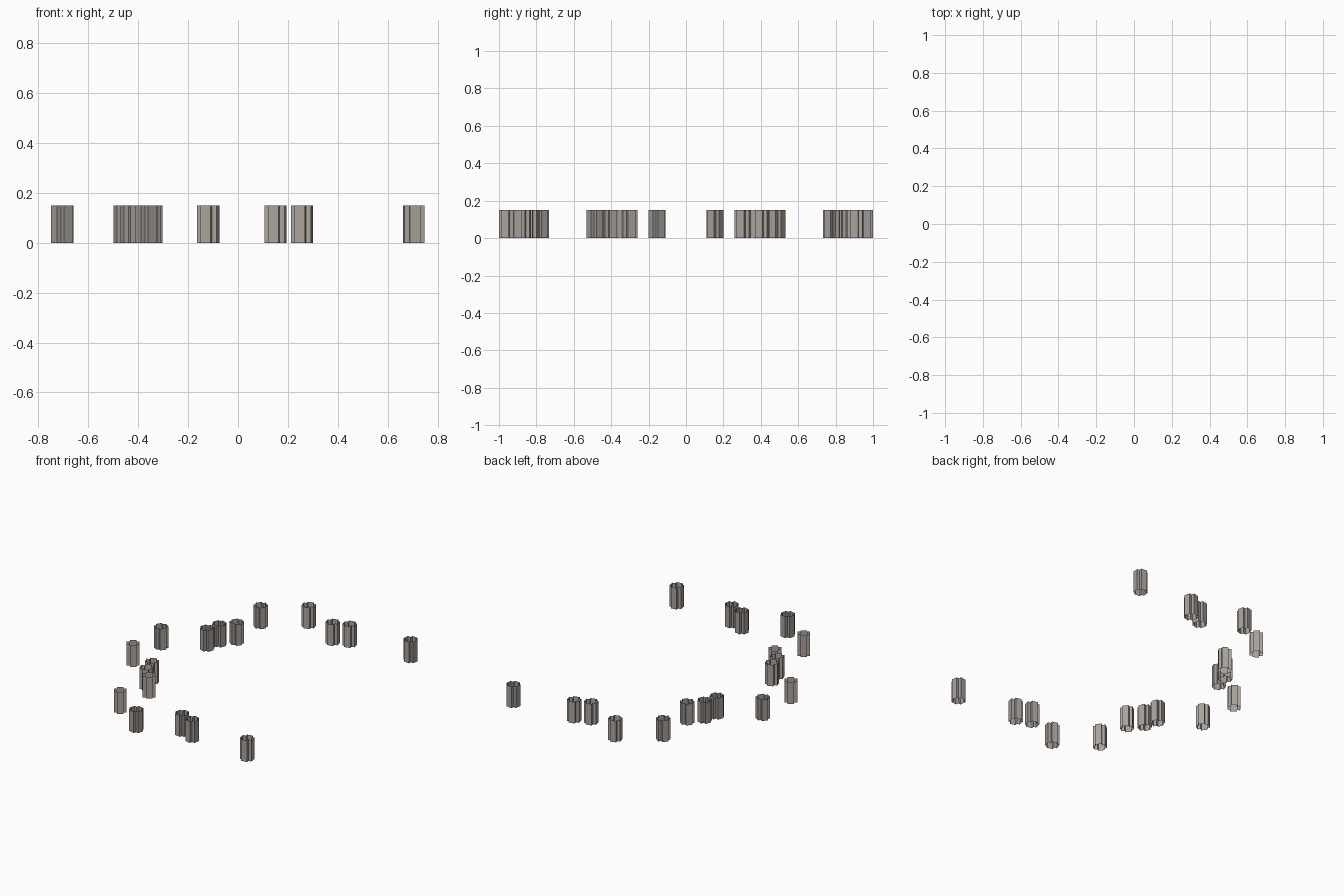
import bpy
import math

if "Cube" in bpy.data.objects:
    bpy.data.objects.remove(bpy.data.objects["Cube"])

# one warm grey for everything
grey = bpy.data.materials.new("warm grey")
grey.diffuse_color = (0.40, 0.365, 0.335, 1)
grey.use_nodes = True
grey.node_tree.nodes["Principled BSDF"].inputs["Base Color"].default_value = grey.diffuse_color

H = 0.15           # post height
L, W = 0.041, 0.021  # arm reach and half width of the cross-shaped section


def cross_post(name, x, y, turn, flip):
    """Open-ended tube with a plus-shaped cross-section."""
    arm = [(L, -W), (L, W), (W, W)]
    ring = []
    for k in range(4):
        a = math.radians(90 * k + turn * flip)
        c, s = math.cos(a), math.sin(a)
        ring += [(x + px * c - py * s, y + px * s + py * c) for px, py in arm]
    n = len(ring)
    verts = [(px, py, z) for z in (0, H) for px, py in ring]
    faces = [(i, (i + 1) % n, n + (i + 1) % n, n + i) for i in range(n)]
    mesh = bpy.data.meshes.new(name)
    mesh.from_pydata(verts, [], faces)
    mesh.materials.append(grey)
    obj = bpy.data.objects.new(name, mesh)
    bpy.context.collection.objects.link(obj)


# x, y and turn of the posts on one side; the other side is mirrored
posts = [
    (0.705, 0.905, 7),
    (0.256, 0.872, -12),
    (0.151, 0.834, -12),
    (-0.12, 0.955, -15),
    (-0.368, 0.778, 35),
    (-0.349, 0.486, 35),
    (-0.426, 0.402, 20),
    (-0.453, 0.305, 20),
    (-0.705, 0.155, 35),
]
for i, (x, y, turn) in enumerate(posts, 1):
    cross_post(f"front_post_{i}", x, -y, turn, 1)
    cross_post(f"back_post_{i}", x, y, turn, -1)
